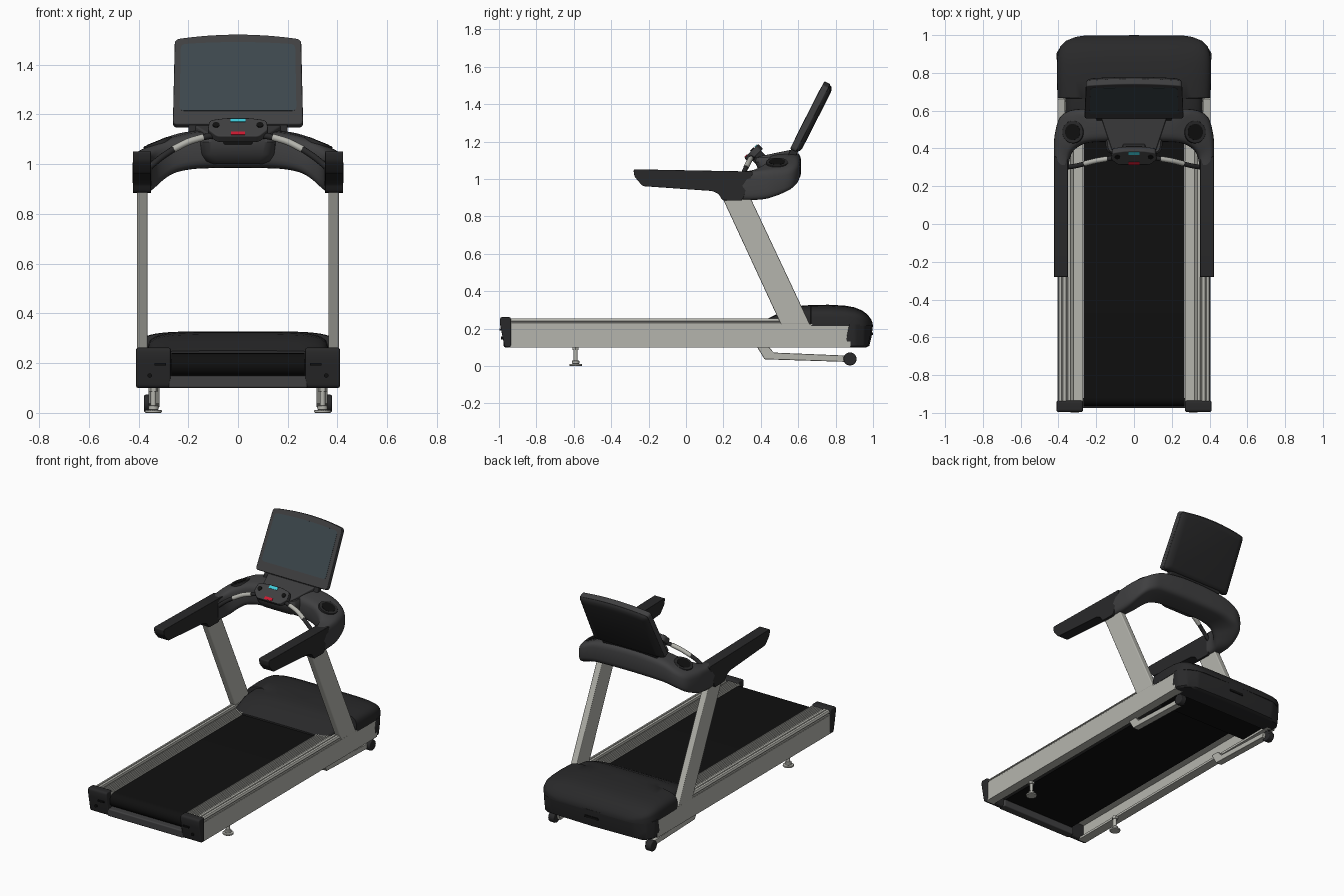
import bpy, bmesh, math
from mathutils import Vector, Matrix

if "Cube" in bpy.data.objects:
    bpy.data.objects.remove(bpy.data.objects["Cube"])

def material(name, *rgb):
    m = bpy.data.materials.new(name)
    m.diffuse_color = (*rgb, 1)
    m.use_nodes = True
    m.node_tree.nodes["Principled BSDF"].inputs["Base Color"].default_value = m.diffuse_color
    return m

SILVER = material("silver", .46, .46, .42)
BLACK = material("black_plastic", .022, .022, .023)
DARK = material("charcoal_plastic", .05, .05, .052)
RUBBER = material("belt_rubber", .005, .005, .005)
GLASS = material("screen_glass", .045, .062, .072)
CYAN = material("cyan", .05, .6, .7)
RED = material("red", .6, .01, .03)

def make(name, verts, faces, mat, mirror=False, bevel=0, seg=2, M=None):
    me = bpy.data.meshes.new(name)
    me.from_pydata([(M @ Vector(v)) if M else v for v in verts], [], faces)
    bm = bmesh.new()
    bm.from_mesh(me)
    bmesh.ops.recalc_face_normals(bm, faces=bm.faces)
    bm.to_mesh(me)
    bm.free()
    me.materials.append(mat)
    ob = bpy.data.objects.new(name, me)
    bpy.context.collection.objects.link(ob)
    bpy.ops.object.select_all(action='DESELECT')
    ob.select_set(True)
    bpy.context.view_layer.objects.active = ob
    bpy.ops.object.shade_smooth_by_angle(angle=math.radians(35))
    if bevel:
        b = ob.modifiers.new("bevel", 'BEVEL')
        b.width, b.segments, b.limit_method, b.harden_normals = bevel, seg, 'ANGLE', True
    if mirror:
        ob.modifiers.new("mirror", 'MIRROR').use_mirror_merge = False
    return ob

def loft(name, rings, mat, **kw):
    n = len(rings[0])
    verts = [p for r in rings for p in r]
    faces = [(i*n+k, i*n+(k+1) % n, (i+1)*n+(k+1) % n, (i+1)*n+k)
             for i in range(len(rings)-1) for k in range(n)]
    faces += [tuple(range(n)), tuple(range(len(verts)-n, len(verts)))]
    return make(name, verts, faces, mat, **kw)

def prism(name, pts, axis, a, b, mat, **kw):
    place = {'x': lambda p, t: (t, p[0], p[1]), 'y': lambda p, t: (p[0], t, p[1]),
             'z': lambda p, t: (p[0], p[1], t)}[axis]
    return loft(name, [[place(p, t) for p in pts] for t in (a, b)], mat, **kw)

def box(name, x, y, z, mat, **kw):
    return prism(name, [(x[0], y[0]), (x[1], y[0]), (x[1], y[1]), (x[0], y[1])], 'z', *z, mat, **kw)

def circle(r, cx=0, cy=0, n=28):
    return [(cx+r*math.cos(2*math.pi*k/n), cy+r*math.sin(2*math.pi*k/n)) for k in range(n)]

def rounded(pts, r, n=6):
    out = []
    for i, p in enumerate(pts):
        p, q, s = Vector(p), Vector(pts[i-1]), Vector(pts[(i+1) % len(pts)])
        a, b = p+(q-p).normalized()*r, p+(s-p).normalized()*r
        out += [a*(1-t)**2+p*2*t*(1-t)+b*t*t for t in (k/n for k in range(n+1))]
    return out

def smooth(rows, n=5):
    R = [Vector(r) for r in rows]
    out = []
    for i in range(len(R)-1):
        p0, p1, p2, p3 = R[max(i-1, 0)], R[i], R[i+1], R[min(i+2, len(R)-1)]
        for t in (k/n for k in range(n)):
            out.append(p1+(p2-p0)*(t/2)+(p0*2-p1*5+p2*4-p3)*(t*t/2)+(p1*3-p0-p2*3+p3)*(t**3/2))
    return out+[R[-1]]

def power(v, e):
    return math.copysign(abs(v)**e, v)

def tube(name, pts, r, mat):
    P = smooth(pts, 6)
    rings = []
    for i, p in enumerate(P):
        d = (P[min(i+1, len(P)-1)]-P[max(i-1, 0)]).normalized()
        u = d.cross(Vector((0, 0, 1))).normalized()
        w = u.cross(d)
        rings.append([p+u*a+w*b for a, b in circle(r, n=14)])
    return loft(name, rings, mat, mirror=True)

# Base: side frames, foot rails with ribs, rear caps
prism("side_frame", [(.405, .10), (.405, .225), (.27, .225), (.27, .205), (.375, .205), (.375, .115),
                     (.345, .115), (.345, .10)], 'y', -.95, .88, SILVER, mirror=True)
ribs = [(.27+.013*i+d, .251 if up else .247) for i in range(6) for d, up in
        ((0, 1), (.008, 1), (.0085, 0), (.0125, 0))]
prism("foot_rail", [(.27, .225)]+ribs+[(.35, .247), (.353, .24), (.357, .24), (.36, .255), (.376, .255),
      (.378, .25), (.381, .25), (.383, .255), (.396, .253), (.403, .243), (.403, .24), (.398, .238),
      (.398, .232), (.403, .23), (.403, .225)], 'y', -.95, .6, SILVER, mirror=True)
prism("rear_cap", rounded([(-.995, .225), (-.97, .10), (-.935, .10), (-.935, .262), (-.995, .262)], .016),
      'x', .27, .41, BLACK, mirror=True, bevel=.008)
prism("rear_cap_bolt", circle(.009, .355, .15, 12), 'y', -.9895, -.97, RUBBER, mirror=True)
box("rear_cap_slot", (.29, .335), (-.9975, -.98), (.19, .20), RUBBER, mirror=True)
box("rear_crossbar", (-.28, .28), (-.975, -.92), (.10, .15), DARK, bevel=.008)

# Running belt loop
arc = [k*math.pi/10 for k in range(11)]
prism("running_belt", [(-.92-.045*math.sin(a), .195+.045*math.cos(a)) for a in arc] +
      [(.72+.045*math.sin(a), .195-.045*math.cos(a)) for a in arc], 'x', -.268, .268, RUBBER)

# Motor hood, bumper and pan
rings = []
for y, hw, zt in [(.43, .345, .25), (.50, .355, .285), (.57, .362, .315), (.62, .364, .323), (.665, .364, .326),
                  (.668, .405, .326), (.76, .408, .328), (.85, .408, .323), (.90, .404, .314), (.94, .39, .298),
                  (.97, .36, .276), (.99, .31, .25), (.998, .26, .23)]:
    rings.append([(hw*power(math.cos(a), .4), y, .215+(zt-.215)*power(math.sin(a), .4))
                  for a in (k*math.pi/24 for k in range(25))])
loft("motor_hood", rings, BLACK)
rings = []
for z, y0, y1, w in [(.10, .845, .965, .39), (.108, .845, .98, .402), (.16, .858, .993, .409), (.222, .872, 1.0, .411)]:
    plan = [(-w, y0), (w, y0), (w, .905), (w-.035, .955), (w-.11, y1-.008), (0, y1),
            (-w+.11, y1-.008), (-w+.035, .955), (-w, .905)]
    rings.append([(x, y, z) for x, y in rounded(plan, .012, 3)])
loft("front_bumper", rings, BLACK)
box("motor_pan", (-.37, .37), (.62, .88), (.135, .22), RUBBER)
box("bumper_slot", (-.05, .05), (.975, .9985), (.165, .18), RUBBER)

# Levelling feet and lift legs with wheels
prism("foot_pad", circle(.034, .34, -.59), 'z', 0, .012, SILVER, mirror=True, bevel=.004)
prism("foot_collar", circle(.02, .34, -.59), 'z', .012, .03, SILVER, mirror=True, bevel=.004)
prism("foot_stem", circle(.011, .34, -.59, 14), 'z', .03, .11, SILVER, mirror=True)
prism("foot_nut", circle(.019, .34, -.59, 6), 'z', .085, .10, SILVER, mirror=True)
prism("lift_leg", [(.375, .11), (.42, .036), (.87, .022), (.88, .055), (.47, .072), (.435, .11)],
      'x', .315, .36, SILVER, mirror=True, bevel=.004)
prism("transport_wheel", circle(.035, .877, .038), 'x', .335, .378, BLACK, mirror=True, bevel=.006)

# Uprights and arm rests
prism("upright", [(.508, .222), (.663, .222), (.335, .92), (.185, .92)], 'x', .364, .406, SILVER,
      mirror=True, bevel=.006)
prism("arm_rest", rounded([(-.282, 1.052), (-.275, 1.012), (-.232, .962), (.14, .936), (.175, .92), (.195, .886),
                           (.30, .884), (.36, 1.04)], .012, 3),
      'x', .35, .423, BLACK, mirror=True, bevel=.017, seg=4)

# Console arch: outer xy, inner xy, bottom z, outer top z, inner top z
half = [(.423, .30, .347, .29, .888, 1.038, 1.04), (.424, .39, .34, .345, .888, 1.045, 1.05),
        (.42, .47, .322, .385, .898, 1.05, 1.075), (.395, .56, .285, .415, .93, 1.06, 1.10),
        (.34, .60, .24, .43, .96, 1.09, 1.115), (.26, .61, .17, .435, .978, 1.125, 1.125),
        (.13, .615, .085, .435, .984, 1.145, 1.13)]
full = half+[(0, .615, 0, .435, .985, 1.15, 1.13)]+[(-r[0], r[1], -r[2], *r[3:]) for r in half[::-1]]
rings = []
for ox, oy, ix, iy, zb, zo, zi in smooth(full):
    ring = []
    for a in (k*math.pi/14 for k in range(28)):
        f, g = (power(math.cos(a), .5)+1)/2, (power(math.sin(a), .5)+1)/2
        ring.append((ix+(ox-ix)*f, iy+(oy-iy)*f, zb+(zi+(zo-zi)*f-zb)*g))
    rings.append(ring)
loft("console_arch", rings, DARK)

# Cup holders
M = Matrix.Translation((.322, .487, 1.085)) @ Matrix.Rotation(math.radians(22), 4, 'Y')
prism("cup_rim", circle(.06), 'z', -.03, .008, BLACK, mirror=True, bevel=.004, M=M)
prism("cup_well", circle(.043), 'z', -.02, .0095, RUBBER, mirror=True, M=M)

# Centre console bowl, tray and neck
loft("console_bowl", [[(x, y, z) for x, y in rounded([(-w, y0), (w, y0), (w+.02, .56), (-w-.02, .56)], .04)]
                      for z, w, y0 in [(1.0, .10, .43), (1.012, .125, .41), (1.04, .14, .39), (1.09, .145, .37),
                                       (1.115, .135, .375)]], DARK)
make("console_tray", [(x, y, z) for z in (0, 1) for x, y, z in
                      [(-.115, .385, 1.09+.03*z), (.115, .385, 1.09+.03*z), (.18, .58, 1.12+.04*z), (-.18, .58, 1.12+.04*z)]],
     [(0, 1, 2, 3), (4, 5, 6, 7), (0, 1, 5, 4), (1, 2, 6, 5), (2, 3, 7, 6), (3, 0, 4, 7)], DARK, bevel=.008)
tilt = Matrix.Translation((0, .577, 1.15)) @ Matrix.Rotation(math.radians(-27), 4, 'X')
box("screen_neck", (-.20, .20), (-.018, .022), (-.05, .04), BLACK, bevel=.008, M=tilt)

# Control pad with keys
pad = Matrix.Translation((0, .355, 1.14)) @ Matrix.Rotation(math.radians(45), 4, 'X')
prism("control_pad", rounded([(-.085, -.05), (.085, -.05), (.122, -.01), (.115, .042), (.05, .055), (-.05, .055),
                              (-.115, .042), (-.122, -.01)], .015, 4), 'z', -.025, .012, DARK, bevel=.006, M=pad)
box("pad_display", (-.03, .03), (.03, .048), (0, .015), CYAN, M=pad)
box("stop_key", (-.028, .028), (-.044, -.026), (0, .015), RED, M=pad)
prism("pad_knob", circle(.014, .088, .012, 16), 'z', 0, .016, RUBBER, mirror=True, M=pad)
box("pad_stem", (-.06, .06), (-.03, .04), (-.07, -.02), BLACK, bevel=.008, M=pad)

# Pulse grips
tube("pulse_grip", [(.14, .345, 1.108), (.20, .335, 1.09), (.26, .32, 1.06)], .014, SILVER)
tube("grip_inner_end", [(.09, .36, 1.115), (.115, .35, 1.113), (.145, .344, 1.107)], .0125, BLACK)
tube("grip_outer_end", [(.255, .321, 1.063), (.305, .308, 1.03), (.36, .30, .985)], .0125, BLACK)

# Screen: bezel, bulged back, glass, lower ledge
def panel(w0, w1, z0, z1, rise):
    top = [(w1*c, z1+rise*(1-c*c)) for c in (.75, .5, .25, 0, -.25, -.5, -.75)]
    return rounded([(-w0, z0), (w0, z0), (w1, z1)]+top+[(-w1, z1)], .02, 5)
prism("screen_bezel", panel(.262, .254, .0, .385, .022), 'y', -.024, .012, DARK, bevel=.006, M=tilt)
loft("screen_back", [[(x*s, y, .2+(z-.2)*s) for x, z in panel(.258, .25, .004, .382, .02)]
                     for y, s in [(.01, 1), (.02, .985), (.028, .94), (.034, .85)]], BLACK, M=tilt)
prism("screen_glass", panel(.235, .23, .06, .36, .01), 'y', -.0255, -.02, GLASS, M=tilt)
